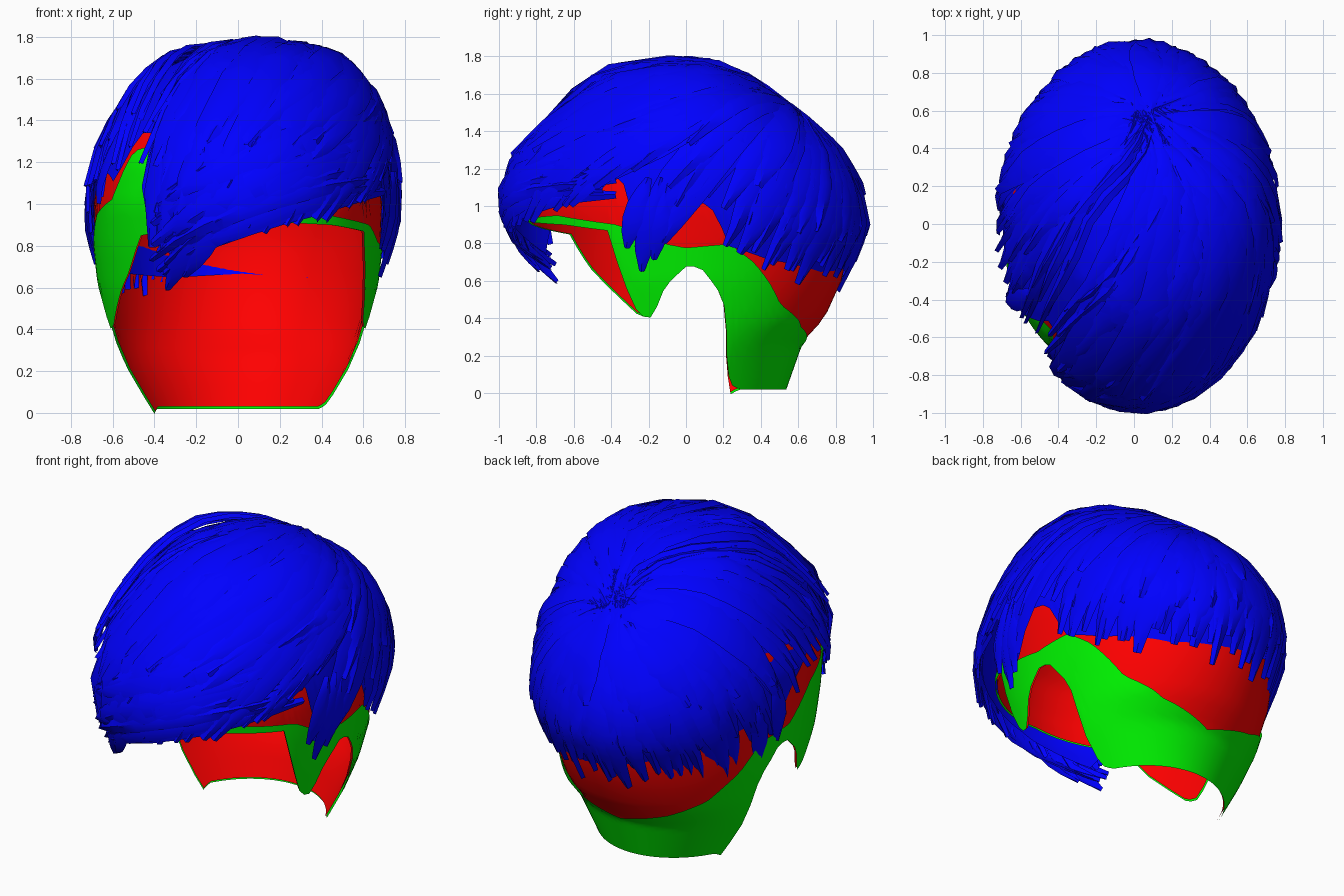
import bpy, math, random
from mathutils import Vector

if "Cube" in bpy.data.objects:
    bpy.data.objects.remove(bpy.data.objects["Cube"])

random.seed(4)

# Ring profiles from top to bottom: z, half width, front depth, back depth
SCALP = [(1.73, 0, 0, 0), (1.69, .25, .28, .22), (1.58, .42, .48, .40), (1.4, .57, .66, .65),
         (1.2, .66, .80, .78), (1.0, .69, .84, .87), (.8, .68, .82, .88), (.6, .66, .78, .83),
         (.4, .62, .72, .74), (.26, .58, .6, .61), (0, .44, .5, .52)]
HAIR = [(1.775, 0, 0, 0), (1.745, .28, .34, .20), (1.665, .44, .52, .36), (1.5, .585, .68, .59),
        (1.3, .68, .89, .79), (1.1, .735, .965, .91), (.9, .73, .95, .955), (.75, .69, .89, .91),
        (.5, .62, .74, .78)]

# Edge heights by azimuth in degrees (0 front, 90 right, 180 back)
HAIRLINE = [(-180, .03), (-122, .03), (-116, .0), (-109, .3), (-104, .52), (-95, .68), (-90, .68),
            (-82, .58), (-76, .41), (-70, .42), (-62, .52), (-50, .68), (-42, .85), (0, .92),
            (40, .9), (60, .87), (65, .6), (70, .42), (76, .41), (82, .58), (90, .68), (95, .68),
            (104, .52), (109, .3), (115, .06), (122, .03), (180, .03)]
FADE_TOP = [(-180, .27), (-150, .36), (-130, .45), (-115, .6), (-105, .75), (-90, .78), (-75, .95),
            (-60, 1.02), (-50, 1.25), (-42, 1.27), (-36, .95), (0, .93), (36, .95), (65, .9), (75, .82),
            (90, .78), (105, .8), (115, .7), (130, .48), (150, .36), (180, .27)]
RIM = [(-180, .6), (-150, .58), (-120, .6), (-105, .67), (-95, .8), (-88, .95), (-80, 1.06), (-70, 1.1),
       (-64, 1.08), (-60, 1.05), (-56, 1.15), (-52, 1.29), (-45, 1.29), (-40, .85), (-30, .68), (-15, .78),
       (0, .87), (20, .94), (60, 1.02), (66, 1.1), (70, 1.05), (74, .72), (80, .72), (87, .98), (98, .95),
       (105, .72), (120, .65), (150, .58), (180, .6)]


def lerp_table(table, x):
    for (x0, y0), (x1, y1) in zip(table, table[1:]):
        if x <= x1:
            return y0 + (y1 - y0) * (x - x0) / (x1 - x0)
    return table[-1][1]


def u_at(profile, z):
    n = len(profile) - 1
    for i in range(n):
        z0, z1 = profile[i][0], profile[i + 1][0]
        if z >= z1:
            return max(0, (i + (z0 - z) / (z0 - z1)) / n)
    return 1


def surface(profile, a, u, lift=0, shift=0):
    n = len(profile) - 1
    f = min(max(u, 0), 1) * n
    i = min(int(f), n - 1)
    z, w, yf, yb = [p + (q - p) * (f - i) for p, q in zip(profile[i], profile[i + 1])]
    s, c = math.sin(a), math.cos(a)
    lean = shift * min(4, max(1, 1 + 5 * (z - 1.1)))  # the top leans to one side
    p = Vector((w * s + lean, -c * (yf if c > 0 else yb), z))
    return p + (p - Vector((0, 0, .95))).normalized() * lift


def material(name, rgb):
    m = bpy.data.materials.new(name)
    m.diffuse_color = (*rgb, 1)
    m.use_nodes = True
    m.node_tree.nodes["Principled BSDF"].inputs["Base Color"].default_value = m.diffuse_color
    return m


def make(name, verts, faces, mat, angle):
    me = bpy.data.meshes.new(name)
    me.from_pydata(verts, [], faces)
    me.materials.append(mat)
    ob = bpy.data.objects.new(name, me)
    bpy.context.collection.objects.link(ob)
    bpy.ops.object.select_all(action='DESELECT')
    ob.select_set(True)
    bpy.context.view_layer.objects.active = ob
    bpy.ops.object.shade_smooth_by_angle(angle=math.radians(angle))


def shell(name, profile, top, bottom, lift, mat, cols=120, rows=16, shift=0):
    verts, faces = [], []
    for c in range(cols):
        deg = -180 + 360 * c / cols
        u0 = top(deg)
        u1 = max(bottom(deg), u0)
        for r in range(rows + 1):
            u = u0 + (u1 - u0) * r / rows
            verts.append(surface(profile, math.radians(deg), u, lift, shift))
    for c in range(cols):
        d = (c + 1) % cols
        for r in range(rows):
            k, m = c * (rows + 1) + r, d * (rows + 1) + r
            faces.append((k, k + 1, m + 1, m))
    make(name, verts, faces, mat, 60)


red = material("scalp_red", (1, 0, 0))
green = material("fade_green", (0, .9, 0))
blue = material("hair_blue", (0, 0, 1))

# Inner scalp and the short faded layer over it
shell("scalp", SCALP, lambda d: .0, lambda d: u_at(SCALP, lerp_table(HAIRLINE, d)), 0, red, rows=24)
shell("fade_layer", SCALP, lambda d: u_at(SCALP, lerp_table(FADE_TOP, d)),
      lambda d: u_at(SCALP, lerp_table(HAIRLINE, d)), .012, green, rows=10)
# Base of the long hair
shell("hair_base", HAIR, lambda d: .0, lambda d: u_at(HAIR, lerp_table(RIM, d) + .06), -.02, blue, shift=.02)

# Strands: tapered ribbons that follow the hair surface
verts, faces = [], []


def ribbon(path, width, lift):
    pts = [surface(HAIR, a, u, lift * math.sin(math.pi * (.15 + .6 * i / len(path))), .02)
           for i, (a, u) in enumerate(path)]
    n = len(pts)
    base = len(verts)
    for i, p in enumerate(pts):
        t = (pts[min(i + 1, n - 1)] - pts[max(i - 1, 0)]).normalized()
        nor = (p - Vector((0, p.y * .4, .95))).normalized()
        side = t.cross(nor).normalized()
        k = i / (n - 1)
        w = width * min(1, .3 + 2 * k, .25 + 2.5 * (1 - k))
        verts.extend([p - side * w - nor * .012, p + nor * .006, p + side * w - nor * .012])
    for i in range(n - 1):
        for j in range(2):
            k = base + i * 3 + j
            faces.append((k, k + 1, k + 4, k + 3))


def whorl_strand(deg, reach, width, lift):
    # Curve on a flattened disk from the crown whorl out to the rim
    a = math.radians(deg)
    u = u_at(HAIR, lerp_table(RIM, deg) + random.uniform(-.06, .05)) * reach
    p0 = Vector((random.uniform(-.04, .04), .37 + random.uniform(-.04, .04)))
    p2 = Vector((u * math.sin(a), -u * math.cos(a)))
    bend = .34 * max(0, math.cos(a)) * (1 if deg > -50 else .1) + .05
    p1 = (p0 + p2) / 2 + Vector((bend, 0))
    path = []
    for i in range(9):
        t = i / 8
        q = p0 * (1 - t) ** 2 + p1 * 2 * t * (1 - t) + p2 * t * t
        path.append((math.atan2(q.x, -q.y), q.length))
    ribbon(path, width, lift)


for layer, (count, reach) in enumerate([(72, 1.0), (40, .86), (30, .7)]):
    for i in range(count):
        deg = -180 + 360 * (i + random.random() * .7) / count
        narrow = .6 if -66 < deg < -38 else 1
        whorl_strand(deg, reach * random.uniform(.95, 1), narrow * random.uniform(.055, .095),
                     .008 + .006 * layer + random.uniform(0, .025))

# Fringe swept across the forehead
for i in range(15):
    h = i / 14
    a0, a1 = 70 - random.uniform(0, 15), -39 + 8 * random.random() + 4 * h
    z0, z1 = 1.06 + .38 * h, .68 + .34 * h + random.uniform(-.07, .05)
    path = []
    for k in range(9):
        t = k / 8
        path.append((math.radians(a0 + (a1 - a0) * t), u_at(HAIR, z0 + (z1 - z0) * t ** 2)))
    ribbon(path, random.uniform(.05, .085), random.uniform(.015, .045))

# Hanging locks by the ears and at the fringe tip: start angle, end angle, start z, end z
for d0, d1, z0, z1 in [(78, 70, 1.15, .78), (82, 74, 1.15, .66), (84, 79, 1.1, .72), (-64, -66, 1.4, 1.0),
                       (-100, -96, 1.1, .72), (-108, -103, 1.0, .6), (-10, -33, 1.0, .6),
                       (-5, -24, .98, .66)]:
    path = [(math.radians(d0 + (d1 - d0) * k / 5), u_at(HAIR, z0 + (z1 - z0) * k / 5)) for k in range(6)]
    ribbon(path, .06, .03)

make("hair_strands", verts, faces, blue, 40)
